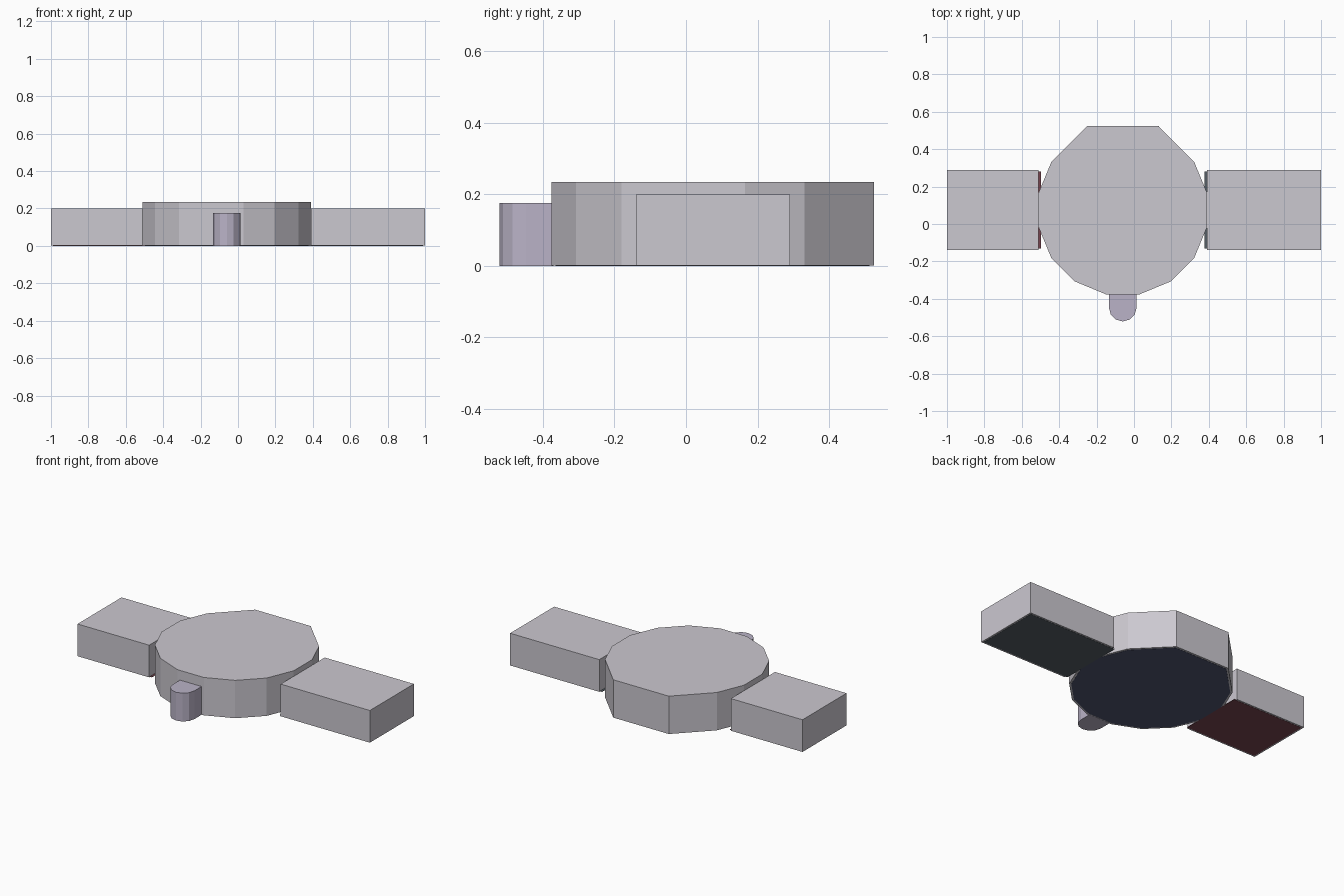
import bpy, bmesh, math

if "Cube" in bpy.data.objects:
    bpy.data.objects.remove(bpy.data.objects["Cube"])


def material(name, rgb):
    m = bpy.data.materials.new(name)
    m.diffuse_color = (*rgb, 1)
    m.use_nodes = True
    m.node_tree.nodes["Principled BSDF"].inputs["Base Color"].default_value = m.diffuse_color
    return m


def prism(name, outline, z0, z1, mat):
    """Extrude a flat outline from z0 up to z1."""
    bm = bmesh.new()
    face = bm.faces.new([bm.verts.new((x, y, z0)) for x, y in outline])
    top = bmesh.ops.extrude_face_region(bm, geom=[face])["geom"]
    bmesh.ops.translate(bm, vec=(0, 0, z1 - z0),
                        verts=[v for v in top if isinstance(v, bmesh.types.BMVert)])
    bmesh.ops.recalc_face_normals(bm, faces=bm.faces)
    mesh = bpy.data.meshes.new(name)
    bm.to_mesh(mesh)
    bm.free()
    mesh.materials.append(mat)
    obj = bpy.data.objects.new(name, mesh)
    bpy.context.collection.objects.link(obj)
    return obj


def rect(x0, x1, y0, y1):
    return [(x0, y0), (x1, y0), (x1, y1), (x0, y1)]


grey = material("grey", (0.60, 0.58, 0.63))
purple = material("purple_grey", (0.49, 0.45, 0.57))
blue = material("dark_blue", (0.08, 0.09, 0.16))
red = material("dark_red", (0.19, 0.06, 0.08))
slate = material("dark_slate", (0.09, 0.11, 0.13))

CX, CY, R = -0.06, 0.075, 0.46
PLATE = 0.003


def round_body(r):
    # 16-gon with the rear corners replaced by one straight back edge
    pts = [(CX + 0.19 * r / R, CY + 0.45 * r / R), (CX - 0.19 * r / R, CY + 0.45 * r / R)]
    for k in range(12):
        a = math.radians(146.25 + 22.5 * k)
        pts.append((CX + r * math.cos(a), CY + r * math.sin(a)))
    return pts


# Central disc and its dark underside
prism("central_body", round_body(R), 0.001, 0.235, grey)
prism("central_underside", round_body(R - 0.012), 0, PLATE, blue)

# Side blocks with dark undersides that reach slightly under the disc
for side, x0, x1, p0, p1, mat in (
        ("left", -1.0, -0.51, -0.99, -0.498, red),
        ("right", 0.39, 1.0, 0.378, 0.99, slate)):
    prism(side + "_block", rect(x0, x1, -0.14, 0.29), 0.001, 0.2, grey)
    prism(side + "_underside", rect(p0, p1, -0.13, 0.28), 0, PLATE, mat)

# Rounded front nub
nub_r, nub_y = 0.074, -0.447
nub = [(CX + nub_r, -0.37), (CX - nub_r, -0.37)]
for k in range(7):
    a = math.radians(180 + 30 * k)
    nub.append((CX + nub_r * math.cos(a), nub_y + nub_r * math.sin(a)))
prism("front_nub", nub, 0, 0.175, purple)
